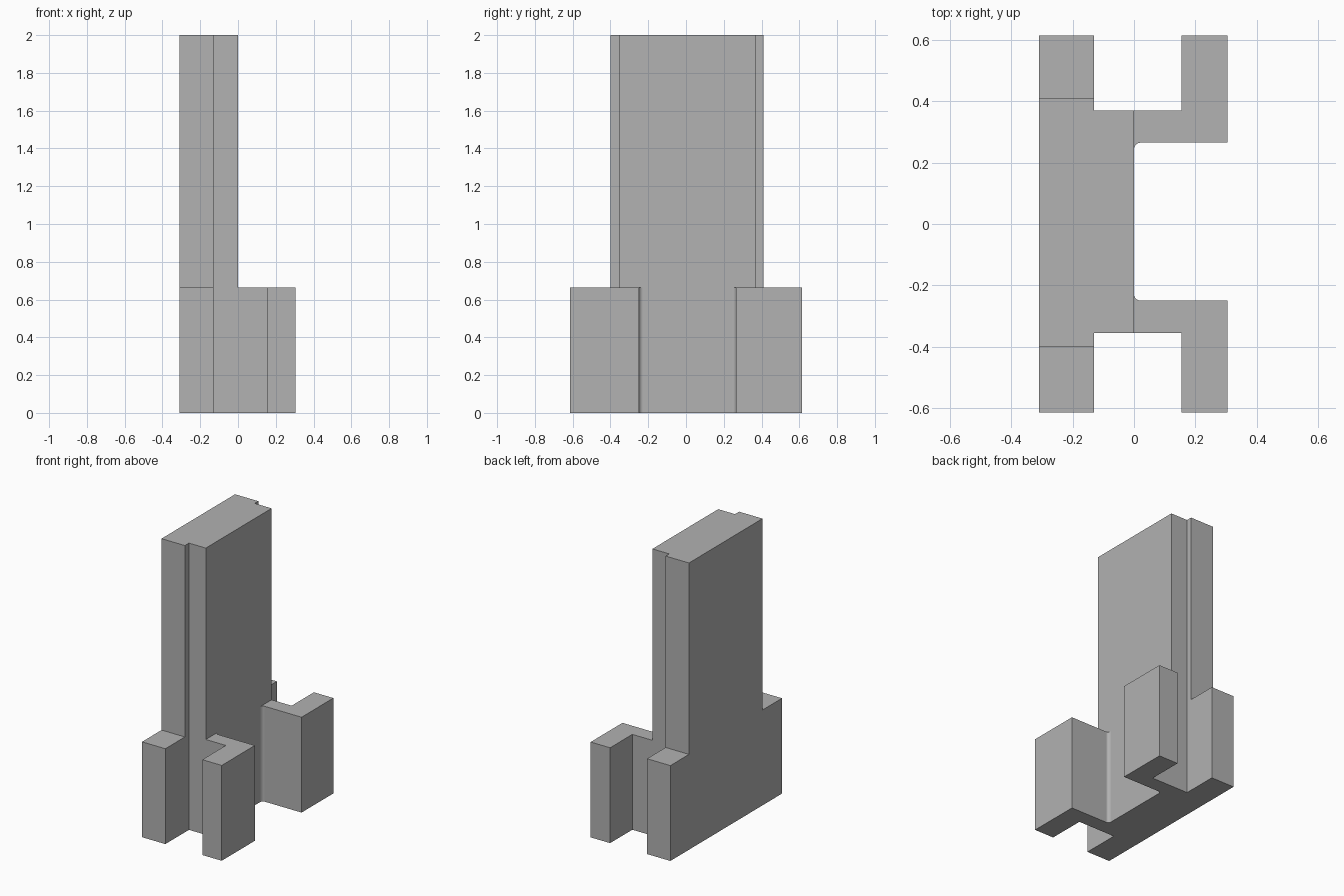
import bpy
import bmesh
from math import sin, cos, pi

cube = bpy.data.objects.get("Cube")
if cube:
    bpy.data.objects.remove(cube)

BASE_H, TOWER_H = 0.665, 2.0
BACK, STEP, OUT_IN, OUT = -0.31, -0.13, 0.155, 0.305   # x positions
FILLET = 0.022

# Concrete grey
grey = bpy.data.materials.new("concrete_grey")
grey.use_nodes = True
colour = (0.445, 0.445, 0.445, 1)
grey.diffuse_color = colour
grey.node_tree.nodes["Principled BSDF"].inputs["Base Color"].default_value = colour

# Per end: direction, tower edge, arm outer edge, arm inner edge, wing tip
ends = [(-1, 0.40, 0.355, 0.25, 0.615), (1, 0.41, 0.37, 0.265, 0.615)]

bm = bmesh.new()


def floor_face(points):
    return bm.faces.new([bm.verts.new((x, y, 0)) for x, y in points])


core = []
for s, edge, outer, inner, tip in ends:
    # Half outline of the tower, walked from the back to the courtyard wall
    half = [(BACK, s * edge), (STEP, s * edge), (STEP, s * outer),
            (0, s * outer), (0, s * (inner - FILLET))]
    core += half if s < 0 else half[::-1]

    # Low wing behind
    floor_face([(BACK, s * tip), (STEP, s * tip), (STEP, s * edge), (BACK, s * edge)])

    # Low L-shaped arm with a rounded inner corner
    arc = [(FILLET * (1 - sin(a)), s * (inner - FILLET * (1 - cos(a))))
           for a in (pi / 2 * i / 6 for i in range(1, 6))]
    floor_face([(0, s * outer), (OUT_IN, s * outer), (OUT_IN, s * tip),
                (OUT, s * tip), (OUT, s * inner), (FILLET, s * inner)]
               + arc + [(0, s * (inner - FILLET))])
floor_face(core)
bmesh.ops.remove_doubles(bm, verts=bm.verts[:], dist=0.0005)
bmesh.ops.recalc_face_normals(bm, faces=bm.faces[:])


def raise_faces(faces, height):
    out = bmesh.ops.extrude_face_region(bm, geom=faces)["geom"]
    verts = [g for g in out if isinstance(g, bmesh.types.BMVert)]
    bmesh.ops.translate(bm, verts=verts, vec=(0, 0, height))
    return [g for g in out if isinstance(g, bmesh.types.BMFace)]


# Raise the whole plan, then only the core to full height
tops = raise_faces(bm.faces[:], BASE_H)
tower = max(tops, key=lambda f: f.calc_area())
raise_faces([tower], TOWER_H - BASE_H)

# Merge flush walls and tidy normals
bmesh.ops.dissolve_limit(bm, angle_limit=0.02, verts=bm.verts[:], edges=bm.edges[:])
bmesh.ops.recalc_face_normals(bm, faces=bm.faces[:])

mesh = bpy.data.meshes.new("tower_block")
bm.to_mesh(mesh)
bm.free()
mesh.materials.append(grey)
block = bpy.data.objects.new("tower_block", mesh)
bpy.context.collection.objects.link(block)
